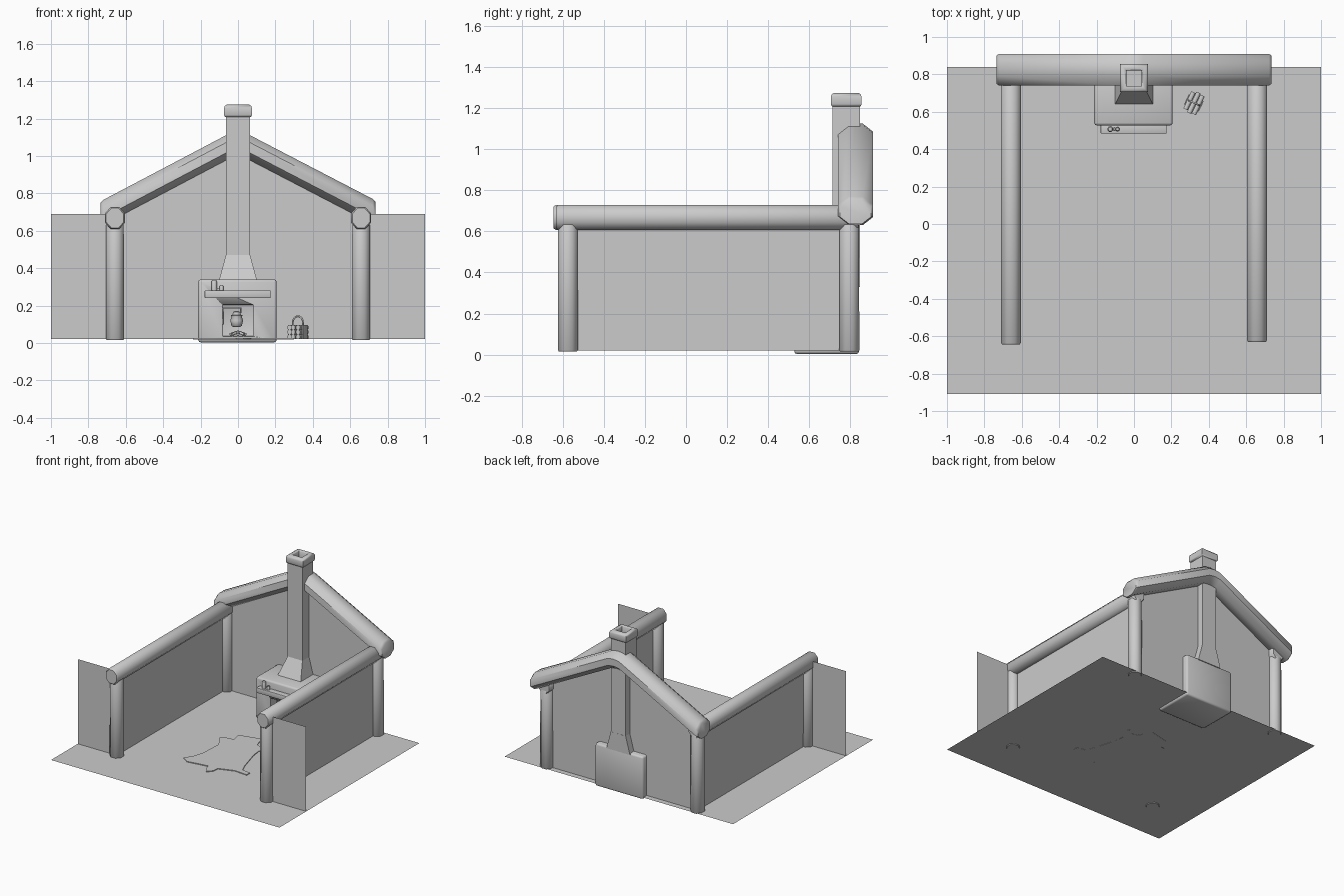
import bpy, bmesh, math
from mathutils import Vector, Matrix

if "Cube" in bpy.data.objects:
    bpy.data.objects.remove(bpy.data.objects["Cube"])

FLOOR = 0.02


def finish(name, bm, angle=50, fix=True):
    if fix:
        bmesh.ops.recalc_face_normals(bm, faces=bm.faces)
    me = bpy.data.meshes.new(name)
    bm.to_mesh(me)
    bm.free()
    ob = bpy.data.objects.new(name, me)
    bpy.context.collection.objects.link(ob)
    bpy.ops.object.select_all(action='DESELECT')
    ob.select_set(True)
    bpy.context.view_layer.objects.active = ob
    bpy.ops.object.shade_smooth_by_angle(angle=math.radians(angle))
    return ob


def ring(c, ru, rv, u=(1, 0, 0), v=(0, 1, 0), n=8):
    """n-sided section whose flats reach ru and rv from the centre."""
    c, u, v = Vector(c), Vector(u), Vector(v)
    k = 1 / math.cos(math.pi / n)
    return [c + u * (ru * k * math.cos((i + .5) * 2 * math.pi / n))
            + v * (rv * k * math.sin((i + .5) * 2 * math.pi / n)) for i in range(n)]


def loft(name, rings, angle=50):
    bm = bmesh.new()
    vs = [[bm.verts.new(p) for p in r] for r in rings]
    n = len(vs[0])
    for a, b in zip(vs, vs[1:]):
        for i in range(n):
            bm.faces.new((a[i], a[(i + 1) % n], b[(i + 1) % n], b[i]))
    bm.faces.new(vs[0])
    bm.faces.new(vs[-1])
    return finish(name, bm, angle)


def box(name, lo, hi, bevel=0.0, matrix=None):
    bm = bmesh.new()
    bmesh.ops.create_cube(bm, size=1)
    for v in bm.verts:
        v.co = Vector([l + (h - l) * (c + .5) for l, h, c in zip(lo, hi, v.co)])
    if bevel:
        bmesh.ops.bevel(bm, geom=bm.edges[:], offset=bevel, segments=2, profile=.5, affect='EDGES')
    if matrix:
        bm.transform(matrix)
    return finish(name, bm)


def sheet(name, polys):
    bm = bmesh.new()
    for p in polys:
        bm.faces.new([bm.verts.new(q) for q in p])
    return finish(name, bm, fix=False)


def pipe(name, pts, r, matrix=None):
    cu = bpy.data.curves.new(name, 'CURVE')
    cu.dimensions = '3D'
    cu.bevel_depth = r
    cu.bevel_resolution = 1
    cu.use_fill_caps = True
    sp = cu.splines.new('POLY')
    sp.points.add(len(pts) - 1)
    for p, q in zip(sp.points, pts):
        p.co = (*q, 1)
    ob = bpy.data.objects.new(name, cu)
    bpy.context.collection.objects.link(ob)
    if matrix:
        ob.matrix_world = matrix


# floor sheet
sheet("floor", [[(-1, -.91, FLOOR), (1, -.91, FLOOR), (1, .84, FLOOR), (-1, .84, FLOOR)]])

# thin walls: gable at the back, two sides, two wings at the front
PX, YF, YB, WT = 0.658, -0.575, 0.795, 0.69
walls = [[(-PX, YB, FLOOR), (PX, YB, FLOOR), (PX, YB, WT), (0, YB, 1.05), (-PX, YB, WT)]]
for s in (-1, 1):
    walls.append([(s * PX, YF, FLOOR), (s * PX, YB, FLOOR), (s * PX, YB, WT), (s * PX, YF, WT)])
    walls.append([(s * PX, YF, FLOOR), (s, YF, FLOOR), (s, YF, WT), (s * PX, YF, WT)])
sheet("walls", walls)

# corner posts and side beams
for s, side in ((-1, "left"), (1, "right")):
    for y, where in ((YF, "front"), (YB, "back")):
        loft(f"{where}_{side}_post", [ring((s * PX, y, z), r, r) for z, r in
             ((.015, .044), (.022, .049), (.63, .047), (.64, .042))])
    y0 = -.645 if s < 0 else -.632
    loft(f"{side}_beam", [ring((s * PX, y, .668), .053 * k, .06 * k, v=(0, 0, 1)) for y, k in
         ((y0, .88), (y0 + .01, 1), (.83, 1), (.84, .88))])

# gable beam with a softened apex
loft("gable_beam", [ring((x, .825, z), .085 * k, .067 * k, (0, 1, 0), (0, 0, 1)) for x, z, k in
     ((-.735, .69, .88), (-.722, .697, 1), (-.05, 1.051, 1), (0, 1.058, 1),
      (.05, 1.051, 1), (.722, .702, 1), (.735, .695, .88))])

# stove body with recessed firebox opening
body = box("stove_body", (-.213, .527, .003), (.207, .843, .34), .014)
cut = box("firebox_cutter", (-.083, .45, .035), (.083, .76, .205), .004)
cut.hide_render = True
mod = body.modifiers.new("opening", 'BOOLEAN')
mod.operation, mod.solver, mod.object = 'DIFFERENCE', 'EXACT', cut
bpy.context.view_layer.objects.active = body
bpy.ops.object.modifier_apply(modifier="opening")
bpy.data.objects.remove(cut)

# hood, chimney shaft and hollow cap
CY = 0.78


def sq(z, x, y0, y1):
    return [(-x, y0, z), (x, y0, z), (x, y1, z), (-x, y1, z)]


loft("hood", [sq(.33, .103, .635, .848), sq(.47, .065, CY - .067, .848)], 20)
loft("chimney_shaft", [sq(.465, .065, CY - .067, .847), sq(1.22, .065, CY - .067, .847)], 20)
loft("chimney_cap", [sq(z, r, CY - r, CY + r) for z, r in
     ((1.205, .062), (1.21, .07), (1.22, .075), (1.255, .075), (1.268, .07),
      (1.274, .06), (1.274, .045), (1.268, .041), (1.222, .041))], 60)

# mantel shelf and the little jars standing on it
box("mantel_shelf", (-.178, .483, .24), (.175, .535, .28), .003)
for i, (x, r, z) in enumerate(((-.127, .015, .335), (-.088, .011, .308), (-.105, .008, .295))):
    loft(f"jar_{i}", [ring((x, .507, h), q, q, n=10) for h, q in
         ((.278, r), (z - .008, r), (z, r * .7))])

# cooking pot hanging on a swing arm over the fire
pipe("pot_arm", [(-.08, .6, .10), (-.08, .6, .187), (.015, .6, .187), (.015, .6, .16)], .005)
loft("cooking_pot", [ring((-.007, .6, z), r, r, n=12) for z, r in
     ((.085, .018), (.092, .028), (.12, .034), (.14, .028), (.148, .032), (.15, .022), (.165, .02), (.17, .01))])
for i in range(4):
    a = i * math.pi / 4
    d = Vector((math.cos(a), math.sin(a), 0)) * .045
    c = Vector((0, .61, .045))
    pipe(f"fire_log_{i}", [c - d, c + Vector((0, 0, .015)), c + d], .008)

# log carrier: stacked logs in a strap with an arched handle
m = Matrix.Translation((.32, .648, FLOOR)) @ Matrix.Rotation(math.radians(-25), 4, 'Z')
for i in range(9):
    x, z = (i % 3 - 1) * .026, .013 + i // 3 * .025
    ln = .055 + .005 * ((i * 2) % 3 - 1)
    loft(f"log_{i}", [[m @ p for p in ring((x, y, z), .0125, .0125, v=(0, 0, 1))] for y in (-ln, ln)])
for s in (-1, 1):
    box("carrier_side", (s * .041 - .003, -.03, 0), (s * .041 + .003, .03, .075), .001, m)
arch = [(-.03, 0, .07)] + [(-.03 * math.cos(t * math.pi / 8), 0, .09 + .033 * math.sin(t * math.pi / 8))
                           for t in range(9)] + [(.03, 0, .07)]
pipe("carrier_handle", arch, .005, m)

# hide rug lying on the floor
rug = [(-.135, .2), (.04, .24), (.07, .14), (.12, .125), (.175, .16), (.185, .13), (.14, .06), (.15, -.02),
       (.2, -.2), (.23, -.27), (.3, -.28), (.3, -.32), (.19, -.31), (.07, -.35), (.065, -.4), (.03, -.44),
       (0, -.4), (-.01, -.355), (-.09, -.365), (-.18, -.38), (-.24, -.34), (-.2, -.29), (-.17, -.2),
       (-.16, -.02), (-.19, .04), (-.22, .08), (-.2, .11), (-.12, .12)]
loft("hide_rug", [[(x, y, z) for x, y in rug] for z in (FLOOR - .001, FLOOR + .006)])
